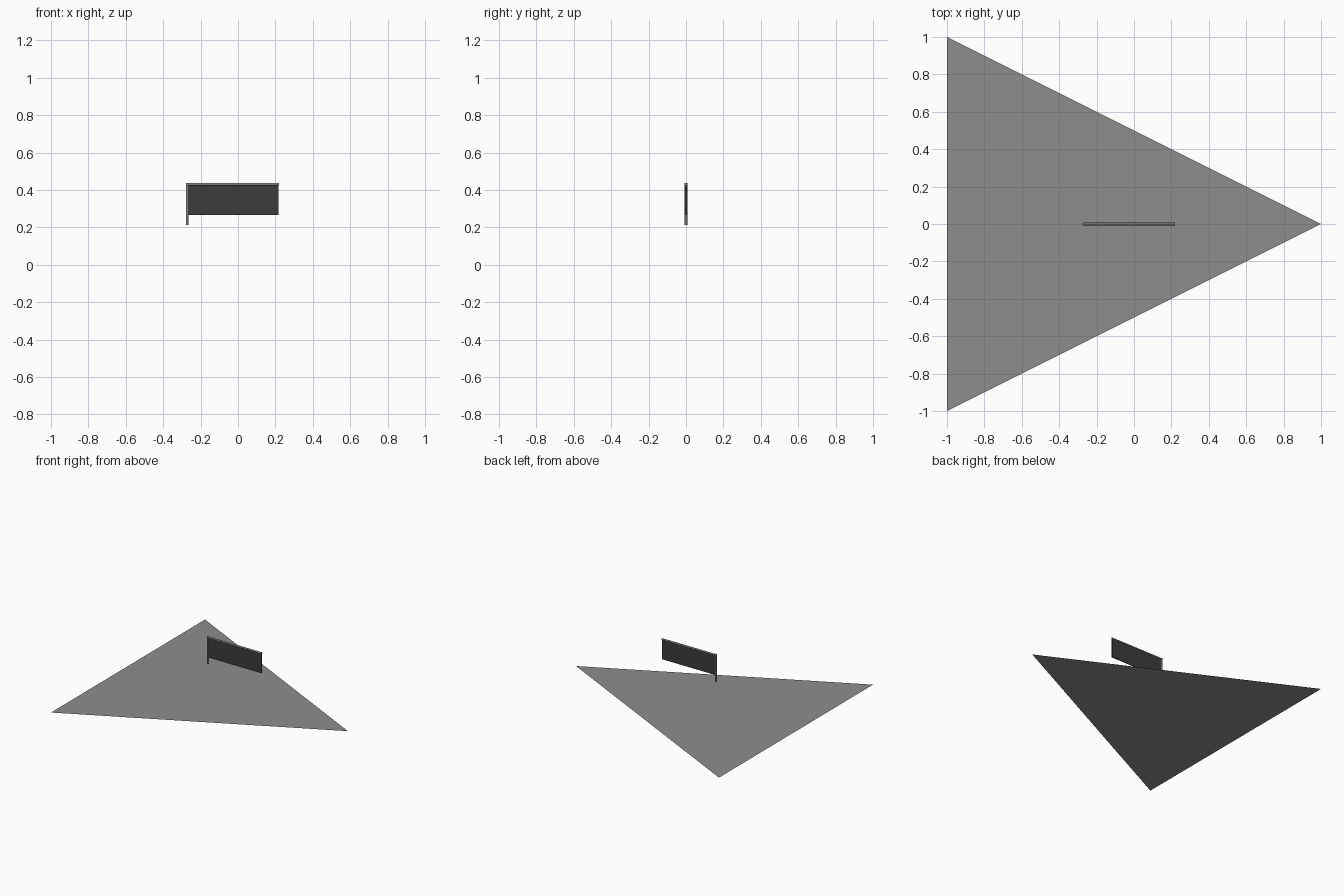
import bpy, bmesh, math
from mathutils import Vector

if "Cube" in bpy.data.objects:
    bpy.data.objects.remove(bpy.data.objects["Cube"])


def material(name, rgb):
    m = bpy.data.materials.new(name)
    m.diffuse_color = (*rgb, 1)
    m.use_nodes = True
    m.node_tree.nodes["Principled BSDF"].inputs["Base Color"].default_value = m.diffuse_color
    return m


GREY = material("mid grey", (0.27, 0.27, 0.27))
DARK = material("dark grey", (0.045, 0.045, 0.045))


def sheet(name, points, mat):
    """Single flat face"""
    mesh = bpy.data.meshes.new(name)
    mesh.from_pydata(points, [], [range(len(points))])
    mesh.materials.append(mat)
    ob = bpy.data.objects.new(name, mesh)
    bpy.context.collection.objects.link(ob)
    return ob


def rod(name, a, b, radius, mat):
    """Thin round bar between two points"""
    a, b = Vector(a), Vector(b)
    bpy.ops.mesh.primitive_cylinder_add(vertices=8, radius=radius, depth=(b - a).length,
                                        location=(a + b) / 2)
    ob = bpy.context.object
    ob.name = name
    ob.rotation_euler = (b - a).to_track_quat('Z', 'Y').to_euler()
    ob.data.materials.append(mat)
    bpy.ops.object.shade_smooth_by_angle(angle=math.radians(50))


# Flat triangular base
sheet("base_triangle", [(-1, -1, 0), (1, 0, 0), (-1, 1, 0)], GREY)

# Upright pole and top bar
R = 0.007
rod("pole", (-0.272, 0, 0.213), (-0.272, 0, 0.438), R, GREY)
rod("top_bar", (-0.272, 0, 0.431), (0.218, 0, 0.431), R, GREY)

# Hanging banner cloth, a thin plate
bpy.ops.mesh.primitive_cube_add(size=1, location=(-0.027, 0, 0.35))
banner = bpy.context.object
banner.name = "banner"
banner.scale = (0.486, 0.008, 0.165)
banner.data.materials.append(DARK)
